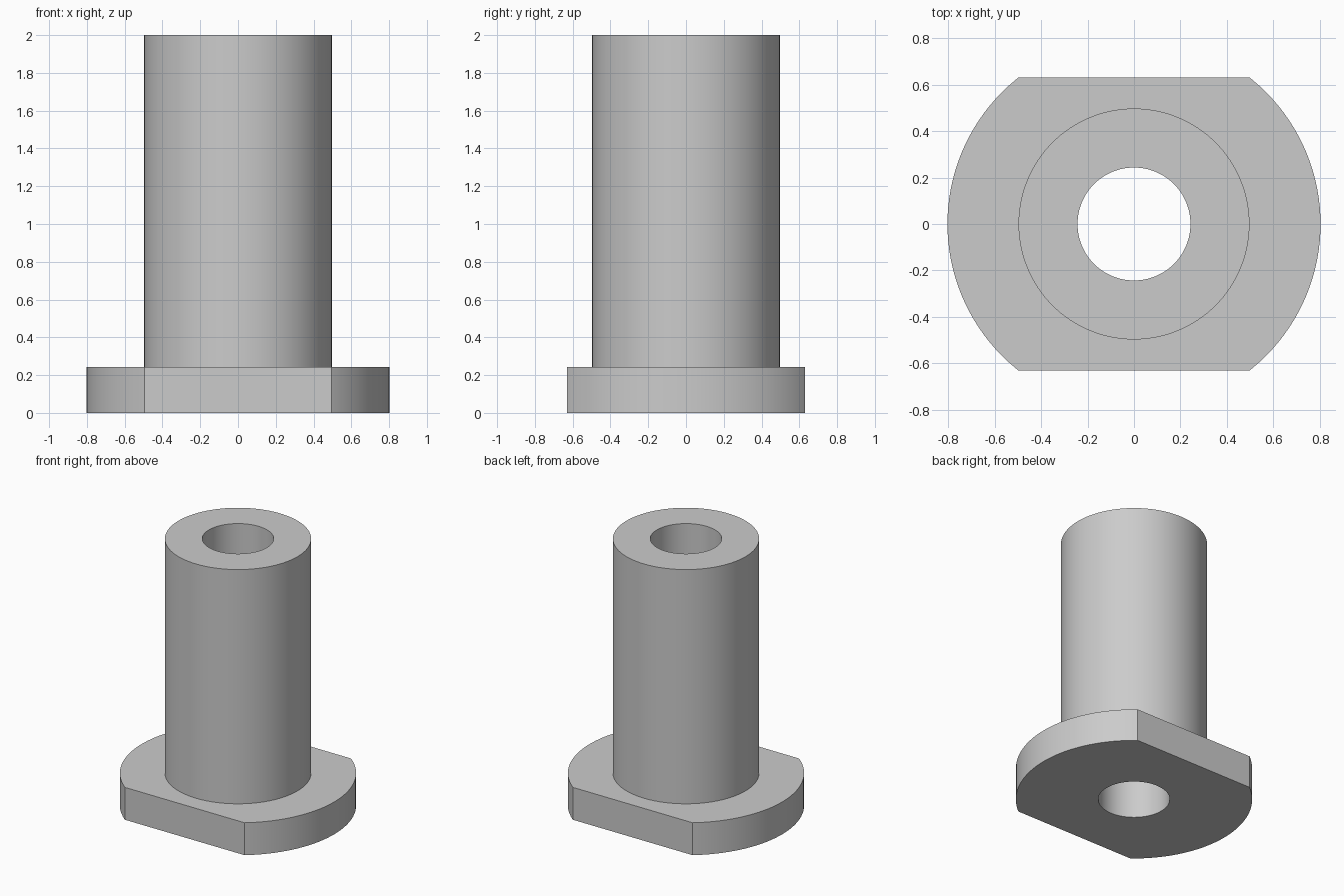
import bpy, bmesh, math
from mathutils import Vector

cube = bpy.data.objects.get("Cube")
if cube:
    bpy.data.objects.remove(cube, do_unlink=True)

BORE, TUBE, FLANGE = 0.243, 0.497, 0.803   # radii
FLAT, FLANGE_H, HEIGHT = 0.631, 0.243, 2.0
SEGMENTS = 128

# Plain grey material
grey = bpy.data.materials.new("plain grey")
grey.use_nodes = True
colour = (0.6, 0.6, 0.6, 1)
grey.diffuse_color = colour
bsdf = next(n for n in grey.node_tree.nodes if n.type == 'BSDF_PRINCIPLED')
bsdf.inputs["Base Color"].default_value = colour

# Closed cross-section of the hollow sleeve and its flange, spun about z
profile = [(BORE, 0), (FLANGE, 0), (FLANGE, FLANGE_H),
           (TUBE, FLANGE_H), (TUBE, HEIGHT), (BORE, HEIGHT)]
bm = bmesh.new()
verts = [bm.verts.new((r, 0, z)) for r, z in profile]
edges = [bm.edges.new((v, verts[(i + 1) % len(verts)])) for i, v in enumerate(verts)]
bmesh.ops.spin(bm, geom=verts + edges, cent=(0, 0, 0), axis=(0, 0, 1),
               angle=math.tau, steps=SEGMENTS, use_duplicate=False)
bmesh.ops.remove_doubles(bm, verts=bm.verts[:], dist=1e-4)

# Two parallel flats on the flange, front and back
for side in (-1, 1):
    bmesh.ops.bisect_plane(bm, geom=bm.verts[:] + bm.edges[:] + bm.faces[:],
                           plane_co=Vector((0, side * FLAT, 0)),
                           plane_no=Vector((0, side, 0)), clear_outer=True)
    rim = [e for e in bm.edges if e.is_boundary]
    bmesh.ops.edgeloop_fill(bm, edges=rim)
bmesh.ops.recalc_face_normals(bm, faces=bm.faces[:])

mesh = bpy.data.meshes.new("flanged_bushing")
bm.to_mesh(mesh)
bm.free()
mesh.materials.append(grey)
bushing = bpy.data.objects.new("flanged_bushing", mesh)
bpy.context.scene.collection.objects.link(bushing)

# Smooth round walls with crisp rims
bpy.ops.object.select_all(action='DESELECT')
bushing.select_set(True)
bpy.context.view_layer.objects.active = bushing
bpy.ops.object.shade_smooth_by_angle(angle=math.radians(30))
